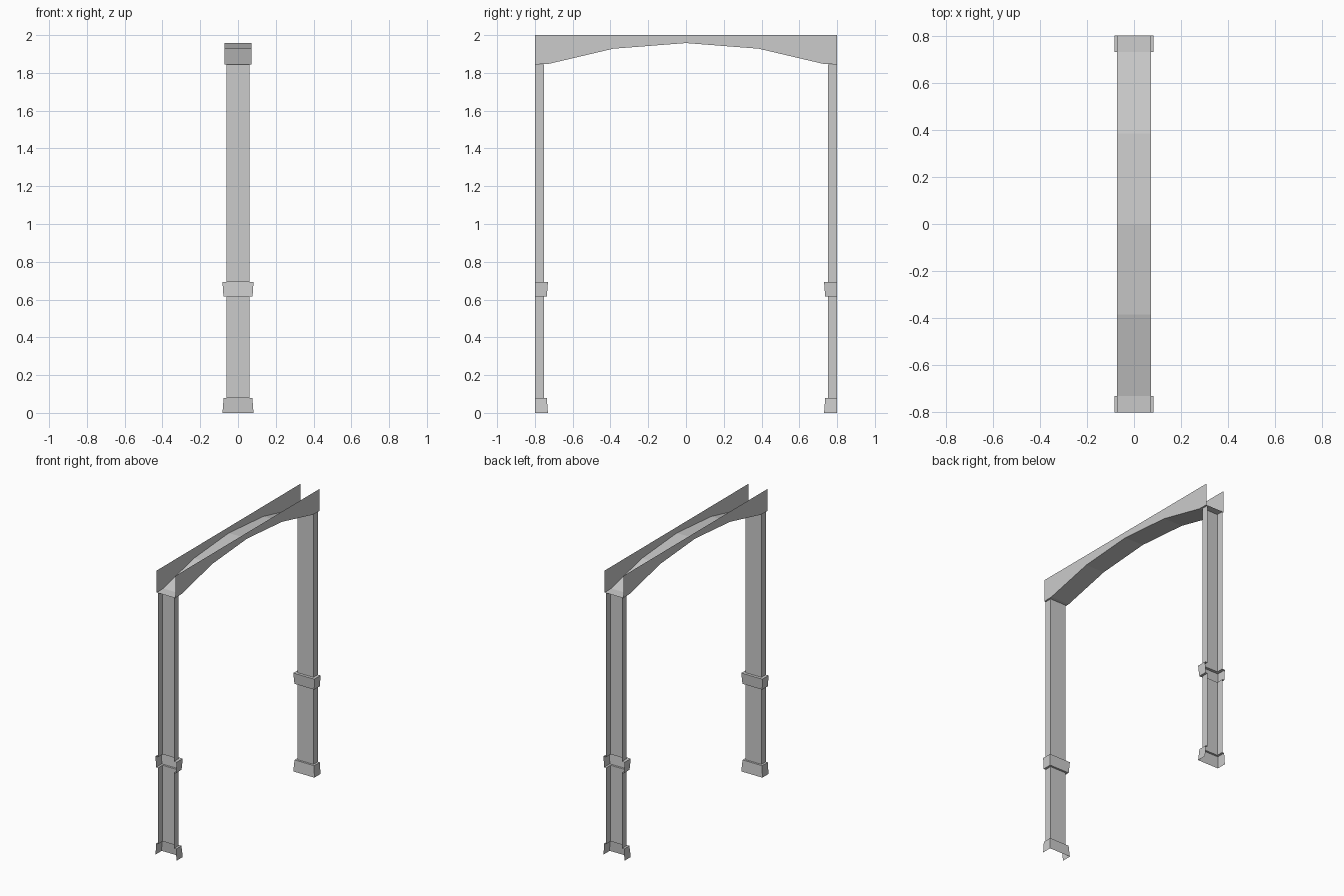
import bpy

if "Cube" in bpy.data.objects:
    bpy.data.objects.remove(bpy.data.objects["Cube"])


def sheet(name, rows):
    """Skin quads between successive rows of points (open surface)."""
    n = len(rows[0])
    verts = [p for row in rows for p in row]
    faces = [(r * n + i, r * n + i + 1, (r + 1) * n + i + 1, (r + 1) * n + i)
             for r in range(len(rows) - 1) for i in range(n - 1)]
    mesh = bpy.data.meshes.new(name)
    mesh.from_pydata(verts, [], faces)
    mesh.update()
    obj = bpy.data.objects.new(name, mesh)
    bpy.context.collection.objects.link(obj)
    return obj


# Posts: U-shaped channel, open outward, with plinth and band (z, half width, inner y)
LEVELS = [(0, 0.082, 0.731), (0.08, 0.076, 0.737), (0.08, 0.061, 0.751),
          (0.615, 0.061, 0.751), (0.615, 0.077, 0.737), (0.692, 0.082, 0.731),
          (0.692, 0.061, 0.751), (1.845, 0.061, 0.751)]
for side, name in ((-1, "front_post"), (1, "back_post")):
    sheet(name, [[(side * -w, side * 0.8, z), (side * -w, side * y, z),
                  (side * w, side * y, z), (side * w, side * 0.8, z)]
                 for z, w, y in LEVELS])

# Arched beam: two side plates joined by a soffit, open at top and ends
HALF = [(0.8, 1.845), (0.73, 1.847), (0.385, 1.928), (0, 1.958)]
arch = [(-y, z) for y, z in HALF] + HALF[-2::-1]
W = 0.072
sheet("arched_beam", [[(-W, y, 2), (-W, y, z), (W, y, z), (W, y, 2)] for y, z in arch])
